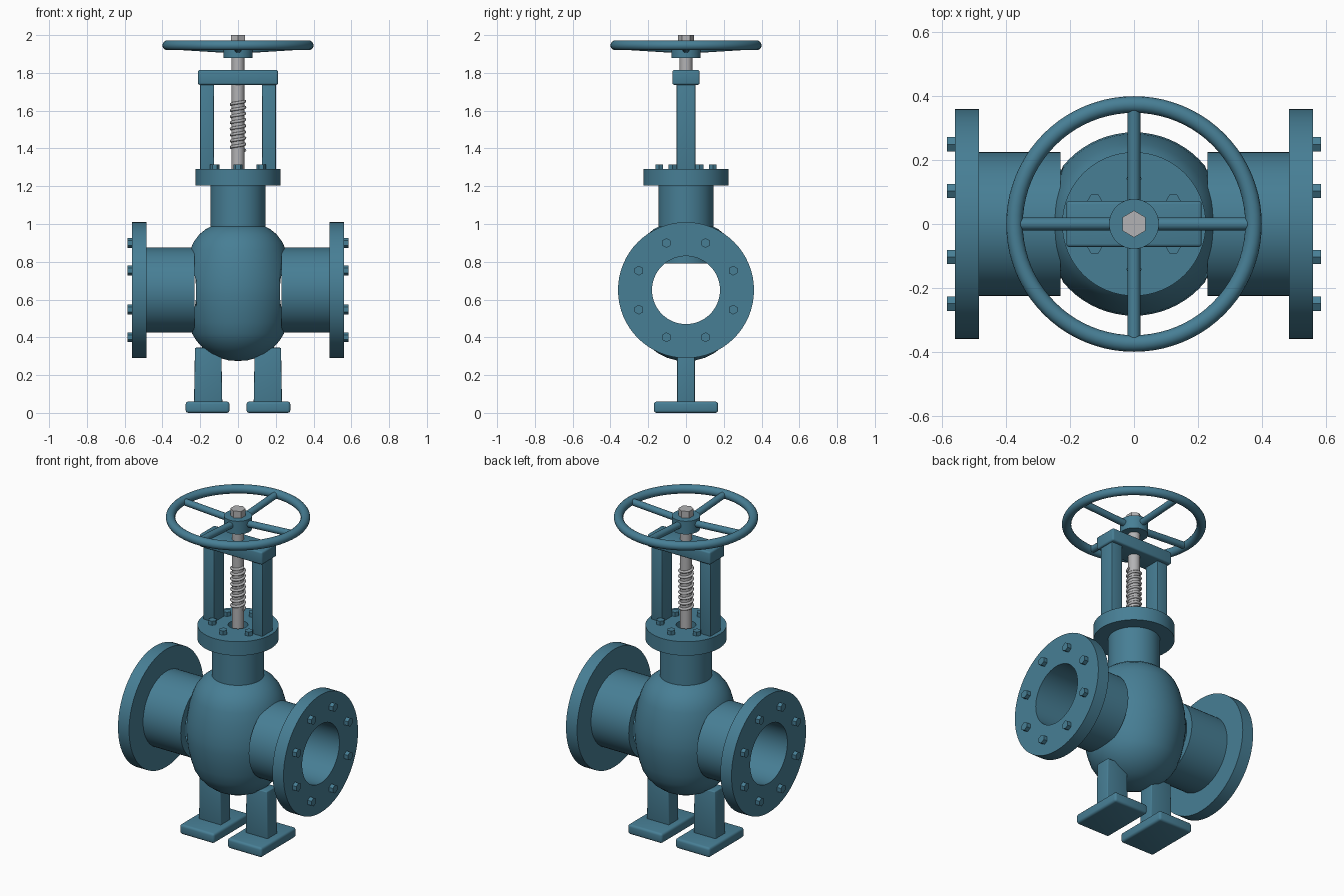
import bpy, bmesh
from math import sin, cos, pi, radians
from mathutils import Matrix, Vector

if "Cube" in bpy.data.objects:
    bpy.data.objects.remove(bpy.data.objects["Cube"])


def material(name, color):
    m = bpy.data.materials.new(name)
    m.diffuse_color = color
    m.use_nodes = True
    m.node_tree.nodes["Principled BSDF"].inputs["Base Color"].default_value = m.diffuse_color
    return m


TEAL = material("teal_paint", (0.063, 0.21, 0.30, 1))
STEEL = material("steel", (0.45, 0.45, 0.46, 1))


def finish(name, bm, mat, smooth=True):
    bmesh.ops.recalc_face_normals(bm, faces=bm.faces)
    me = bpy.data.meshes.new(name)
    bm.to_mesh(me)
    bm.free()
    ob = bpy.data.objects.new(name, me)
    bpy.context.collection.objects.link(ob)
    me.materials.append(mat)
    if smooth:
        bpy.ops.object.select_all(action='DESELECT')
        bpy.context.view_layer.objects.active = ob
        ob.select_set(True)
        bpy.ops.object.shade_smooth_by_angle(angle=radians(35))
    return ob


def lathe(name, profile, mat=TEAL, n=64, closed=False, axis='Z', center=(0, 0, 0)):
    """Revolve (radius, height) points about z, or lay the axis along +x / -x."""
    bm = bmesh.new()
    rings = [[bm.verts.new((r * cos(2 * pi * i / n), r * sin(2 * pi * i / n), h))
              for i in range(n)] for r, h in profile]
    pairs = list(zip(rings, rings[1:]))
    if closed:
        pairs.append((rings[-1], rings[0]))
    for a, b in pairs:
        for i in range(n):
            j = (i + 1) % n
            bm.faces.new((a[i], a[j], b[j], b[i]))
    if not closed:
        bm.faces.new(rings[0])
        bm.faces.new(rings[-1])
    turn = {'Z': 0, 'X': pi / 2, '-X': -pi / 2}[axis]
    bm.transform(Matrix.Translation(center) @ Matrix.Rotation(turn, 4, 'Y'))
    return finish(name, bm, mat)


def rod(name, a, b, r, mat=TEAL, n=32, spin=0):
    """Cylinder or prism between two points."""
    a, b = Vector(a), Vector(b)
    bm = bmesh.new()
    bmesh.ops.create_cone(bm, cap_ends=True, segments=n, radius1=r, radius2=r, depth=(b - a).length)
    q = (b - a).to_track_quat('Z', 'Y').to_matrix().to_4x4()
    bm.transform(Matrix.Translation((a + b) / 2) @ q @ Matrix.Rotation(spin, 4, 'Z'))
    return finish(name, bm, mat, n > 8)


def box(name, lo, hi, bevel=0.0, taper=1.0):
    bm = bmesh.new()
    bmesh.ops.create_cube(bm, size=1)
    for v in bm.verts:
        if v.co.z > 0:
            v.co.x *= taper
    size = [h - l for l, h in zip(lo, hi)]
    mid = [(h + l) / 2 for l, h in zip(lo, hi)]
    bm.transform(Matrix.Translation(mid) @ Matrix.Diagonal((*size, 1)))
    if bevel:
        bmesh.ops.bevel(bm, geom=bm.edges[:], offset=bevel, segments=3, profile=0.5, affect='EDGES')
    return finish(name, bm, TEAL, bevel > 0)


CZ = 0.65  # height of the pipe axis

# valve body and neck, bored through along x
body = lathe("valve_body", [
    (0.002, 0.275), (0.05, 0.278), (0.10, 0.292), (0.15, 0.317), (0.19, 0.348), (0.22, 0.382),
    (0.243, 0.42), (0.262, 0.48), (0.277, 0.55), (0.286, 0.62), (0.287, 0.67), (0.282, 0.73),
    (0.270, 0.80), (0.252, 0.865), (0.235, 0.905), (0.205, 0.945), (0.17, 0.973),
    (0.13, 0.993), (0.08, 1.005)])
bore = rod("bore_cutter", (-0.6, 0, CZ), (0.6, 0, CZ), 0.181, n=64)
bore.hide_render = True
bore.hide_viewport = True
cut = body.modifiers.new("bore", 'BOOLEAN')
cut.object = bore
cut.operation = 'DIFFERENCE'
cut.solver = 'EXACT'

# bonnet neck and flange with a recess round the stem
lathe("bonnet", [(0.145, 0.79), (0.145, 1.205), (0.225, 1.205), (0.225, 1.29),
                 (0.055, 1.29), (0.055, 1.22)])
for i in range(6):
    a = radians(30 + 60 * i)
    x, y = 0.142 * cos(a), 0.142 * sin(a)
    rod(f"bonnet_bolt_{i}", (x, y, 1.28), (x, y, 1.315), 0.024, n=6, spin=pi / 6)

# sides: pipe with end flange, bolts, support leg, foot, yoke post
for side, s, ax in (("right", 1, 'X'), ("left", -1, '-X')):
    lathe(f"{side}_pipe_flange", [(0.18, 0.23), (0.225, 0.23), (0.225, 0.485), (0.36, 0.485),
                                  (0.36, 0.56), (0.18, 0.56)],
          closed=True, axis=ax, center=(0, 0, CZ))
    for i in range(8):
        a = radians(22.5 + 45 * i)
        y, z = 0.27 * cos(a), CZ + 0.27 * sin(a)
        rod(f"{side}_flange_bolt_{i}", (s * 0.55, y, z), (s * 0.585, y, z), 0.026, n=6)
    xs = sorted((s * 0.083, s * 0.233))
    box(f"{side}_leg", (xs[0], -0.047, 0.05), (xs[1], 0.047, 0.345), 0.005, 0.93)
    xs = sorted((s * 0.045, s * 0.277))
    box(f"{side}_foot", (xs[0], -0.17, 0.0), (xs[1], 0.17, 0.06), 0.014)
    xs = sorted((s * 0.127, s * 0.2))
    box(f"{side}_yoke_post", (xs[0], -0.05, 1.28), (xs[1], 0.05, 1.75), 0.004)

# yoke bridge
box("yoke_bridge", (-0.212, -0.072, 1.737), (0.212, 0.072, 1.815), 0.01)

# stem, thread and top nut
rod("stem", (0, 0, 1.21), (0, 0, 1.96), 0.034, STEEL)
rod("stem_nut", (0, 0, 1.94), (0, 0, 2.0), 0.042, STEEL, n=6)
cu = bpy.data.curves.new("stem_thread", 'CURVE')
cu.dimensions = '3D'
cu.bevel_depth = 0.008
cu.bevel_resolution = 2
cu.use_fill_caps = True
sp = cu.splines.new('POLY')
turns, steps = 8, 24
sp.points.add(turns * steps)
for i, p in enumerate(sp.points):
    a = 2 * pi * i / steps
    p.co = (0.036 * cos(a), 0.036 * sin(a), 1.39 + 0.26 * i / (turns * steps), 1)
cu.materials.append(STEEL)
bpy.context.collection.objects.link(bpy.data.objects.new("stem_thread", cu))

# handwheel: rim, hub, four spokes rising to the rim
lathe("handwheel_rim", [(0.374 + 0.026 * cos(2 * pi * k / 16), 1.946 + 0.026 * sin(2 * pi * k / 16))
                        for k in range(16)], n=80, closed=True)
rod("handwheel_hub", (0, 0, 1.878), (0, 0, 1.958), 0.078, n=48)
for i in range(4):
    c, s = cos(i * pi / 2), sin(i * pi / 2)
    rod(f"handwheel_spoke_{i}", (0.05 * c, 0.05 * s, 1.925), (0.37 * c, 0.37 * s, 1.945), 0.02, n=20)
